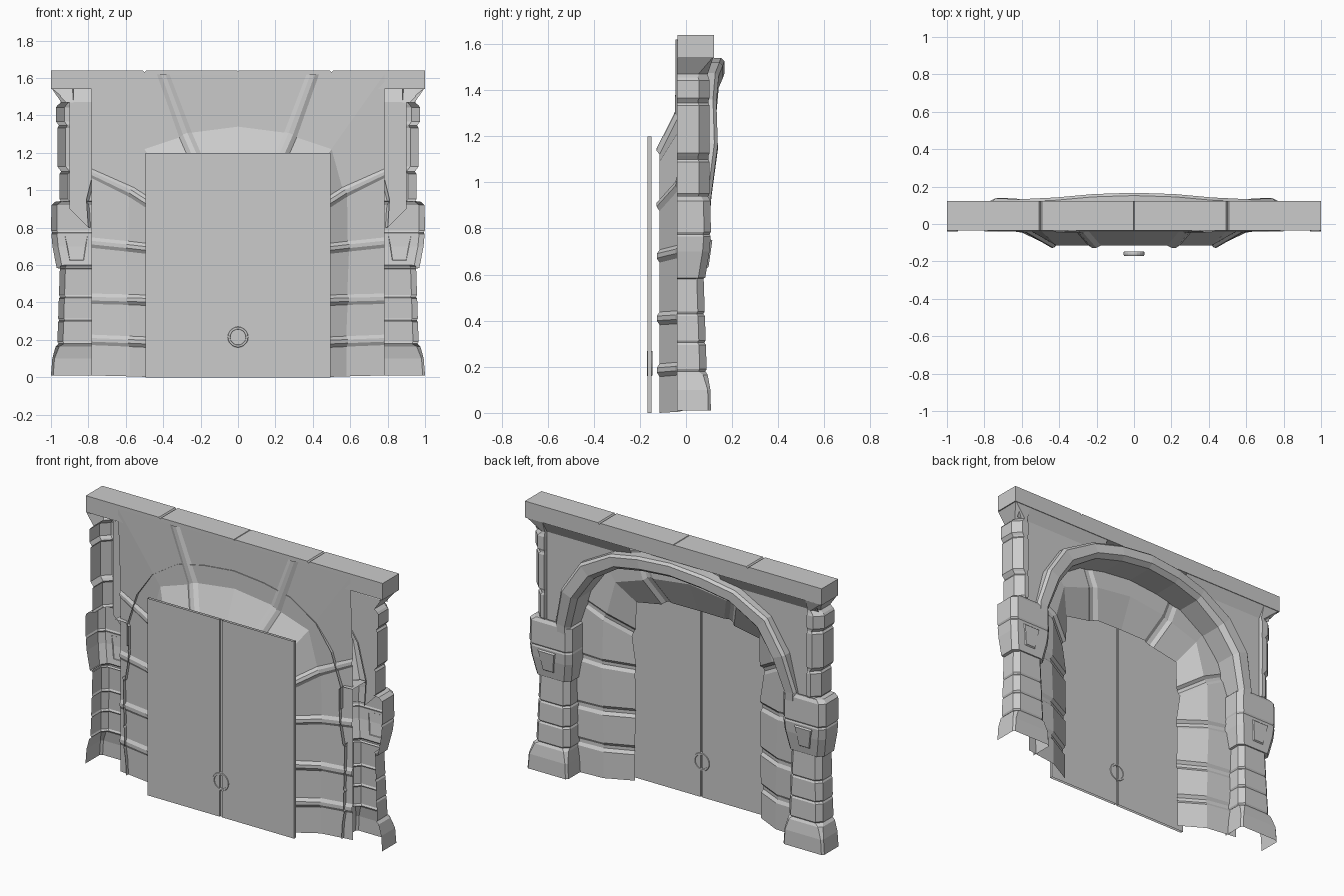
import bpy, bmesh, math
from mathutils import Vector


def mesh_object(name, verts, faces, mirror=True):
    me = bpy.data.meshes.new(name)
    me.from_pydata([tuple(v) for v in verts], [], faces)
    bm = bmesh.new()
    bm.from_mesh(me)
    bmesh.ops.remove_doubles(bm, verts=bm.verts, dist=0.0005)
    bmesh.ops.recalc_face_normals(bm, faces=bm.faces)
    bm.to_mesh(me)
    bm.free()
    ob = bpy.data.objects.new(name, me)
    bpy.context.collection.objects.link(ob)
    if mirror:
        m = ob.modifiers.new("Mirror", 'MIRROR')
        m.use_clip = True
    return ob


def loft(name, rows, closed=False, mirror=True):
    """Skin a list of equally long point rows."""
    n = len(rows[0])
    verts = [p for r in rows for p in r]
    faces = []
    for i in range(len(rows) - 1):
        for j in range(n if closed else n - 1):
            k = (j + 1) % n
            faces.append((i * n + j, i * n + k, (i + 1) * n + k, (i + 1) * n + j))
    return mesh_object(name, verts, faces, mirror)


def prism(name, outline, y0, y1, mirror=True):
    """Extrude an x-z outline along y."""
    n = len(outline)
    verts = [(x, y, z) for y in (y0, y1) for x, z in outline]
    faces = [tuple(range(n)), tuple(range(n, 2 * n))]
    faces += [(i, (i + 1) % n, n + (i + 1) % n, n + i) for i in range(n)]
    return mesh_object(name, verts, faces, mirror)


# Lintel with V notches at the stone joints
prism("lintel", [(0, 1.54), (1, 1.54), (1, 1.64), (0.508, 1.64), (0.5, 1.63),
                 (0.492, 1.64), (0.003, 1.64), (0, 1.635)], -0.036, 0.122)

# Recess: splayed wall sheet with grooved joints. Stations run from floor to crown:
# (outer xz, middle xz, inner xz, outer y, is_joint)
stations = [
    ((0.783, 0.01), (0.58, 0.005), (0.425, 0.00), -0.012, False),
    ((0.783, 0.20), (0.58, 0.192), (0.425, 0.185), -0.012, True),
    ((0.783, 0.42), (0.585, 0.415), (0.42, 0.41), -0.012, True),
    ((0.783, 0.72), (0.59, 0.70), (0.42, 0.68), -0.012, True),
    ((0.783, 1.09), (0.57, 0.99), (0.43, 0.90), -0.012, True),
    ((0.783, 1.62), (0.50, 1.22), (0.415, 1.09), -0.038, False),
    ((0.40, 1.62), (0.28, 1.295), (0.21, 1.135), -0.038, True),
    ((0.00, 1.62), (0.00, 1.34), (0.00, 1.15), -0.038, False),
]
rows = []
for i, (o, m, n, yo, joint) in enumerate(stations):
    pts = [Vector((p[0], y, p[1])) for p, y in zip((o, m, n), (yo, -0.034, -0.115))]
    if not joint:
        rows.append(pts)
        continue
    along = (pts[2] - pts[0])
    side = Vector((along.z, 0, -along.x)).normalized()
    if side.z < 0 or (i == 6 and side.x > 0):
        side = -side
    w = 0.036 if i == 6 else 0.028
    for off, d in ((-w, 0), (-w * 0.35, 1), (w * 0.35, 1), (w, 0)):
        row = []
        for k, p in enumerate(pts):
            q = p + side * off
            if k == 0:
                q.x, q.z = (0.783, q.z) if i < 5 else (q.x, 1.62)
                q.y -= d * 0.008
            else:
                q.y -= d * (0.014, 0.014)[k - 1]
                q -= along.normalized() * d * 0.008
            row.append(q)
        rows.append(row)
loft("recess_wall", rows)

# Arch ring: (inner xz, outer xz, front y)
arch = [((0.72, 0.80), (0.80, 0.80), 0.10), ((0.72, 0.93), (0.81, 0.95), 0.11),
        ((0.655, 1.13), (0.755, 1.17), 0.138), ((0.55, 1.28), (0.63, 1.36), 0.132),
        ((0.38, 1.39), (0.42, 1.475), 0.142), ((0.20, 1.43), (0.22, 1.52), 0.16),
        ((0.00, 1.45), (0.00, 1.54), 0.167)]
rows = []
for a, b, yf in arch:
    a, b = Vector(a), Vector(b)
    row = []
    for t, y in ((0, -0.04), (0, yf - 0.03), (0.25, yf), (0.85, yf), (1, yf - 0.015), (1, 0.07)):
        p = a.lerp(b, t)
        row.append((p.x, y, p.y))
    rows.append(row)
loft("arch_ring", rows)

# Spandrel wall between the ring and the corner columns
targets = [(0.90, 0.90), (0.90, 0.96), (0.90, 1.17), (0.90, 1.47), (0.42, 1.48),
           (0.22, 1.53), (0, 1.545)]
loft("spandrel", [[(b[0], 0.08, b[1]), (t[0], 0.08, t[1])]
                  for (a, b, yf), t in zip(arch, targets)])

# Sloping cornice under the lintel
loft("cornice", [[(x, 0.08, 1.47), (x, 0.118, 1.54)] for x in (0.3, 0.95)])


# Pillars: shells lofted up through the courses, open at the back
def section(z, xi, xo, yf, c):
    return [(xi, -0.04, z), (xi, yf - c, z), (xi + c, yf, z),
            (xo - c, yf, z), (xo, yf - c, z), (xo, -0.04, z)]


def courses(name, levels):
    loft(name, [section(*l) for l in levels])


courses("pillar_base", [(0.01, 0.725, 1.0, 0.108, 0.012), (0.10, 0.73, 0.993, 0.106, 0.012),
                        (0.165, 0.74, 0.975, 0.094, 0.02), (0.18, 0.744, 0.96, 0.084, 0.03)])
shaft = []
joints = [0.18, 0.305, 0.43, 0.60]
for z0, z1 in zip(joints, joints[1:]):
    for z, g in ((z0, 0.006), (z0 + 0.01, 0), (z1 - 0.01, 0), (z1, 0.006)):
        t = (z - 0.18) / 0.42
        shaft.append((z, 0.737 + g + 0.01 * t, 0.966 - 0.014 * t - g, 0.09 - 0.014 * t - g, 0.03))
courses("pillar_shaft", shaft)
courses("pillar_block", [(0.58, 0.75, 0.95, 0.06, 0.03), (0.585, 0.735, 0.97, 0.083, 0.03),
                         (0.70, 0.715, 0.992, 0.102, 0.03), (0.765, 0.71, 0.998, 0.107, 0.03),
                         (0.775, 0.713, 0.993, 0.103, 0.03), (0.785, 0.71, 0.999, 0.108, 0.03),
                         (0.92, 0.71, 0.998, 0.106, 0.03), (0.94, 0.73, 0.975, 0.095, 0.03),
                         (0.942, 0.80, 0.94, 0.09, 0.02)])


# Raised panel on the pillar block: bevelled edge and flat centre
def panel_ring(s, lift):
    out = []
    for x, z in ((0.825, 0.625), (0.90, 0.625), (0.925, 0.755), (0.805, 0.755)):
        px, pz = 0.864 + (x - 0.864) * s, 0.69 + (z - 0.69) * s
        out.append((px, 0.083 + (pz - 0.585) * 0.142 + lift, pz))
    return out


loft("block_panel", [panel_ring(1, -0.002), panel_ring(0.88, 0.008), panel_ring(0, 0.008)],
     closed=True)

# Upper corner columns: side, chamfer and a front strip joining the spandrel
upper = []
for z0, z1, x in ((0.94, 1.10, 0.954), (1.115, 1.345, 0.966), (1.355, 1.455, 0.973)):
    for z, g in ((z0, 0.009), (z0 + 0.012, 0), (z1 - 0.012, 0), (z1, 0.009)):
        upper.append((z, x - g, 0.102 - g * 0.5, 0.045))
upper += [(1.47, 0.945, 0.094, 0.04), (1.54, 0.993, 0.118, 0.004)]
loft("corner_column", [[(0.88, 0.08, z), (0.885, yf, z), (x - c, yf, z), (x, yf - c, z), (x, -0.04, z)]
                       for z, x, yf, c in upper])

# Door leaves: thin panels open at top and bottom, with a slit between them
loft("door_leaf", [[(0.007, -0.166, z), (0.495, -0.166, z), (0.495, -0.15, z), (0.007, -0.15, z)]
                   for z in (0.0, 1.2)], closed=True)
loft("door_slit", [[(0, -0.158, z), (0.007, -0.158, z)] for z in (0.0, 1.2)])

# Round door pull
ring = []
for i in range(21):
    a = i * math.tau / 20
    ring.append([(r * math.cos(a), y, 0.215 + r * math.sin(a))
                 for r, y in ((0.056, -0.164), (0.053, -0.17), (0.043, -0.17), (0.041, -0.164),
                              (0.041, -0.152), (0.043, -0.146), (0.053, -0.146), (0.056, -0.152))])
loft("door_ring", ring, closed=True, mirror=False)
